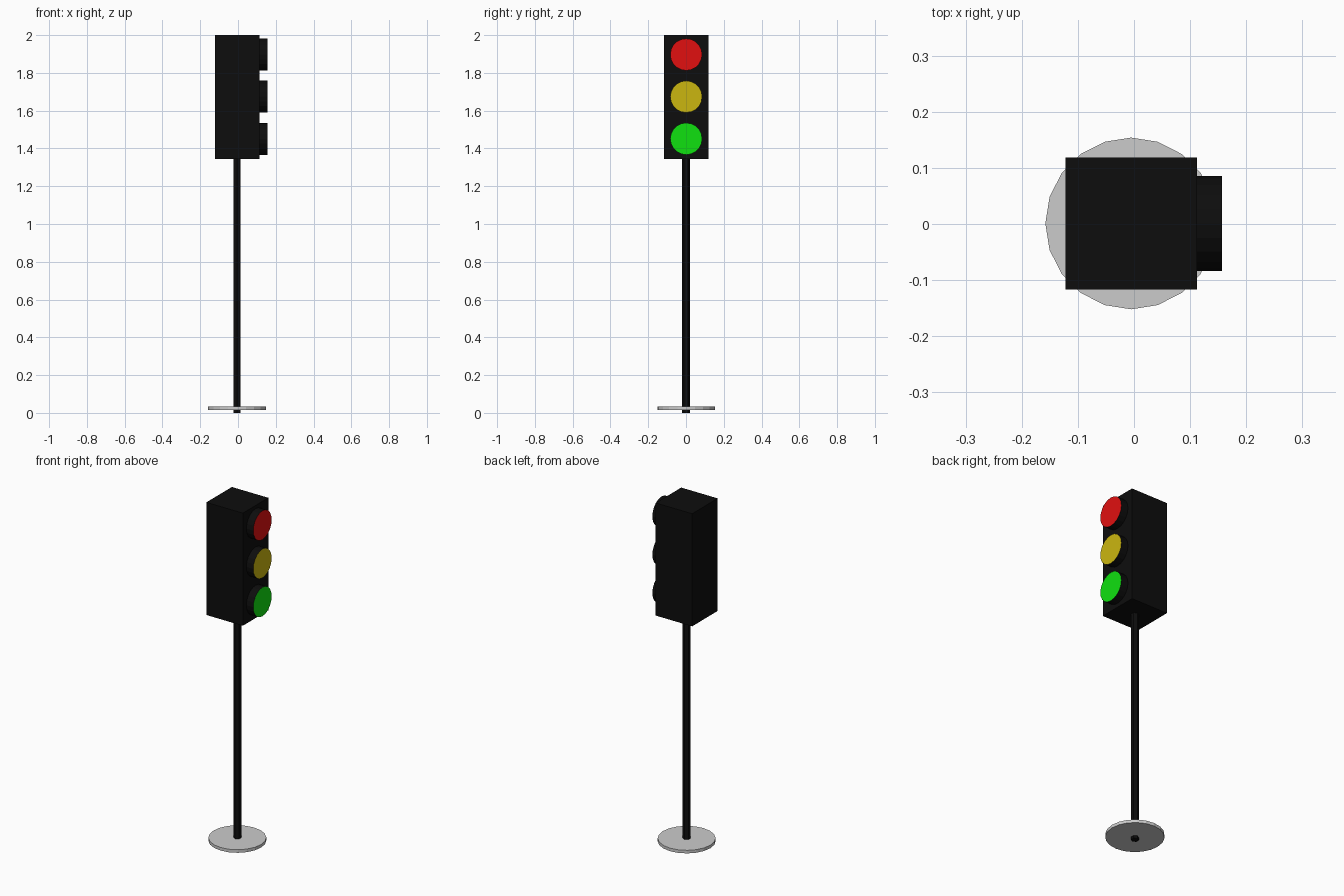
import bpy, math
from mathutils import Matrix

if "Cube" in bpy.data.objects:
    bpy.data.objects.remove(bpy.data.objects["Cube"])

CX, CY = -0.005, 0.001  # shared vertical axis of the model


def material(name, rgb):
    m = bpy.data.materials.new(name)
    m.diffuse_color = (*rgb, 1)
    m.use_nodes = True
    m.node_tree.nodes["Principled BSDF"].inputs["Base Color"].default_value = m.diffuse_color
    return m


def cylinder(name, sides, radius, depth, location, rotation=(0, 0, 0)):
    bpy.ops.mesh.primitive_cylinder_add(vertices=sides, radius=radius, depth=depth,
                                        location=location, rotation=rotation)
    ob = bpy.context.object
    ob.name = name
    return ob


black = material("black", (0.004, 0.004, 0.004))

# Grey foot plate
cylinder("base_plate", 20, 0.153, 0.018, (CX, CY, 0.025))

# Slim hexagonal pole, running through the plate into the housing
pole = cylinder("pole", 6, 0.021, 1.36, (CX, CY, 0.68))
pole.data.materials.append(black)

# Signal housing
bpy.ops.mesh.primitive_cube_add(size=1, location=(CX, CY, 1.672))
housing = bpy.context.object
housing.name = "housing"
housing.scale = (0.235, 0.235, 0.656)
housing.data.materials.append(black)

# Lamps: black drums with a coloured front face, facing +x
lamps = [("red", (0.75, 0.005, 0.005), 1.897),
         ("yellow", (0.6, 0.47, 0.005), 1.674),
         ("green", (0.005, 0.75, 0.005), 1.451)]
for color, rgb, z in lamps:
    lamp = cylinder(color + "_lamp", 20, 0.0845, 0.05, (0.132, CY, z), (0, math.pi / 2, 0))
    lamp.data.materials.append(black)
    lamp.data.materials.append(material(color, rgb))
    for face in lamp.data.polygons:
        if face.normal.z > 0.9:
            face.material_index = 1
